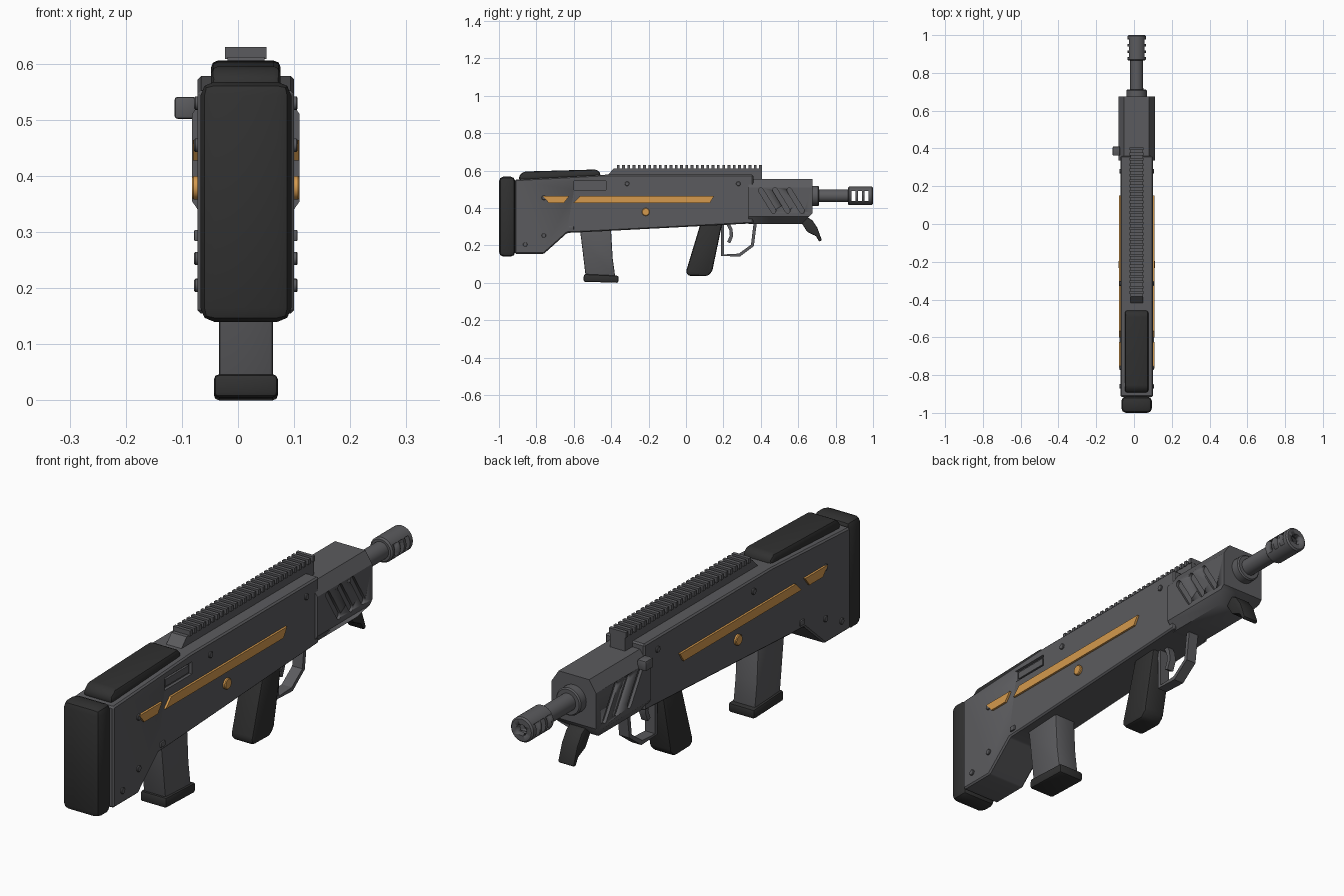
import bpy, bmesh, math
from mathutils import Vector, Matrix

if "Cube" in bpy.data.objects:
    bpy.data.objects.remove(bpy.data.objects["Cube"], do_unlink=True)

C = 0.014          # centre plane of the main body
HALF = 0.086       # half width of the body
BORE = 0.465       # height of the barrel axis


def material(name, rgb):
    m = bpy.data.materials.new(name)
    m.use_nodes = True
    m.diffuse_color = (*rgb, 1)
    node = m.node_tree.nodes["Principled BSDF"]
    node.inputs["Base Color"].default_value = (*rgb, 1)
    node.inputs["Roughness"].default_value = 0.6
    return m


GREY = material("gunmetal grey", (0.105, 0.105, 0.112))
BLACK = material("rubber black", (0.03, 0.03, 0.03))
ORANGE = material("amber orange", (0.66, 0.32, 0.075))


def finish(name, bm, mat, bevel=0, segments=2, smooth=True):
    bmesh.ops.recalc_face_normals(bm, faces=bm.faces)
    mesh = bpy.data.meshes.new(name)
    bm.to_mesh(mesh)
    bm.free()
    ob = bpy.data.objects.new(name, mesh)
    bpy.context.collection.objects.link(ob)
    mesh.materials.append(mat)
    select(ob)
    if bevel:
        mod = ob.modifiers.new("bevel", "BEVEL")
        mod.width, mod.segments, mod.limit_method = bevel, segments, "ANGLE"
        bpy.ops.object.modifier_apply(modifier=mod.name)
    if smooth:
        bpy.ops.object.shade_smooth_by_angle(angle=math.radians(32))
    return ob


def select(ob):
    bpy.ops.object.select_all(action="DESELECT")
    ob.select_set(True)
    bpy.context.view_layer.objects.active = ob


def prism(name, points, half, mat, x=C, bevel=0, segments=2):
    """Side profile of (y, z) points extruded across the width."""
    bm = bmesh.new()
    face = bm.faces.new([bm.verts.new((x - half, y, z)) for y, z in points])
    out = bmesh.ops.extrude_face_region(bm, geom=[face])["geom"]
    verts = [v for v in out if isinstance(v, bmesh.types.BMVert)]
    bmesh.ops.translate(bm, verts=verts, vec=(2 * half, 0, 0))
    return finish(name, bm, mat, bevel, segments)


def box(name, half, y, z, mat, x=C, bevel=0):
    pts = [(y[0], z[0]), (y[1], z[0]), (y[1], z[1]), (y[0], z[1])]
    return prism(name, pts, half, mat, x, bevel)


def cylinder(name, centre, radius, depth, axis, mat, sides=32, bevel=0):
    bm = bmesh.new()
    turn = Vector((0, 0, 1)).rotation_difference(Vector(axis)).to_matrix().to_4x4()
    bmesh.ops.create_cone(bm, cap_ends=True, segments=sides, radius1=radius, radius2=radius,
                          depth=depth, matrix=Matrix.Translation(centre) @ turn)
    return finish(name, bm, mat, bevel, 1)


def cut(target, cutter):
    select(target)
    mod = target.modifiers.new("cut", "BOOLEAN")
    mod.operation, mod.solver, mod.object = "DIFFERENCE", "EXACT", cutter
    bpy.ops.object.modifier_apply(modifier=mod.name)
    bpy.data.objects.remove(cutter, do_unlink=True)


def ribbon(path, width):
    """Closed outline around an open (y, z) path."""
    left, right = [], []
    for i, p in enumerate(path):
        a, b = Vector(path[max(i - 1, 0)]), Vector(path[min(i + 1, len(path) - 1)])
        d = (b - a).normalized()
        n = Vector((-d.y, d.x)) * width / 2
        left.append(tuple(Vector(p) + n))
        right.append(tuple(Vector(p) - n))
    return left + right[::-1]


def stadium(a, b, radius):
    """Rounded slot outline between two (y, z) points."""
    a, b = Vector(a), Vector(b)
    base = math.atan2(b.y - a.y, b.x - a.x)
    pts = []
    for c, start in ((b, base - math.pi / 2), (a, base + math.pi / 2)):
        for i in range(7):
            t = start + math.pi * i / 6
            pts.append((c.x + radius * math.cos(t), c.y + radius * math.sin(t)))
    return pts


# Main body with an ejection port on one side
body = prism("main_body", [(-0.915, 0.155), (-0.76, 0.155), (-0.635, 0.267), (-0.56, 0.27),
                           (0.36, 0.318), (0.36, 0.578), (-0.43, 0.578), (-0.915, 0.552)],
             HALF, GREY, bevel=0.006, segments=1)
cut(body, box("port_cutter", 0.012, (-0.598, -0.428), (0.497, 0.545), GREY, x=C + HALF))
box("ejection_port_cover", 0.006, (-0.585, -0.441), (0.507, 0.535), GREY, x=C + HALF - 0.01)

# Handguard: octagonal section, clipped at the lower front corner
section = [(0.066, 0.556), (0.096, 0.51), (0.096, 0.355), (0.068, 0.315)]
loop = [(C + x, z) for x, z in section] + [(C - x, z) for x, z in reversed(section)]
bm = bmesh.new()
ends = [[bm.verts.new((x, y, z)) for x, z in loop] for y in (0.335, 0.675)]
for ring in ends:
    bm.faces.new(ring)
for i in range(len(loop)):
    j = (i + 1) % len(loop)
    bm.faces.new((ends[0][i], ends[0][j], ends[1][j], ends[1][i]))
handguard = finish("handguard", bm, GREY)
cut(handguard, prism("corner_cutter", [(0.615, 0.31), (0.7, 0.31), (0.7, 0.395)], 0.2, GREY))
for side in (-1, 1):
    for i in range(3):
        y = 0.4 + i * 0.076
        cut(handguard, prism("vent_cutter", stadium((y, 0.495), (y + 0.068, 0.385), 0.013),
                             0.012, GREY, x=C + side * 0.096))

# Top rail with a sloped rear end and evenly spaced teeth
prism("rail_base", [(-0.425, 0.57), (-0.385, 0.612), (0.405, 0.612), (0.405, 0.55), (-0.425, 0.55)],
      0.033, GREY)
for i in range(28):
    y = -0.37 + i * 0.0282
    box("rail_tooth", 0.037, (y, y + 0.0145), (0.609, 0.63), GREY)

# Rubber butt pad and cheek rest
box("butt_pad", 0.081, (-1.0, -0.913), (0.14, 0.568), BLACK, bevel=0.025).name = "butt_pad"
prism("cheek_rest", [(-0.892, 0.545), (-0.892, 0.575), (-0.865, 0.595), (-0.48, 0.606),
                     (-0.458, 0.59), (-0.458, 0.565)], 0.062, BLACK, bevel=0.012)

# Barrel, collar and slotted muzzle brake
AXIS = (0, 1, 0)
cylinder("barrel_collar", (C, 0.69, BORE), 0.054, 0.044, AXIS, GREY, bevel=0.005)
cylinder("barrel", (C, 0.78, BORE), 0.034, 0.2, AXIS, GREY)
brake = cylinder("muzzle_brake", (C, 0.9325, BORE), 0.049, 0.135, AXIS, GREY, bevel=0.006)
cut(brake, cylinder("bore_cutter", (C, 0.95, BORE), 0.022, 0.14, AXIS, GREY))
for y in (0.895, 0.93, 0.965):
    cut(brake, box("slot_cutter", 0.1, (y - 0.011, y + 0.011), (BORE - 0.027, BORE + 0.027), GREY))

# Magazine and its base
prism("magazine", [(-0.57, 0.3), (-0.56, 0.23), (-0.536, 0.03), (-0.378, 0.03), (-0.392, 0.13),
                   (-0.402, 0.3)], 0.048, GREY, bevel=0.006)
prism("magazine_base", [(-0.548, 0.006), (-0.362, 0), (-0.36, 0.038), (-0.546, 0.047)],
      0.057, BLACK, bevel=0.009)

# Grip, trigger and guard
prism("grip", [(0.08, 0.325), (0.0, 0.06), (0.01, 0.038), (0.115, 0.036), (0.14, 0.06),
               (0.195, 0.325)], 0.048, BLACK, bevel=0.016)
prism("trigger_guard", ribbon([(0.195, 0.32), (0.195, 0.148), (0.285, 0.148), (0.355, 0.2),
                               (0.37, 0.32)], 0.017), 0.022, GREY)
prism("trigger", ribbon([(0.222, 0.32), (0.24, 0.285), (0.243, 0.25), (0.228, 0.215)], 0.018),
      0.014, GREY)

# Hand stop below the handguard
prism("hand_stop", [(0.615, 0.325), (0.648, 0.272), (0.695, 0.25), (0.712, 0.22), (0.727, 0.226),
                    (0.702, 0.295), (0.675, 0.335), (0.65, 0.35)], 0.035, BLACK, bevel=0.006)

# Charging handle on one side
box("charging_handle", 0.019, (0.362, 0.41), (0.502, 0.541), GREY, x=-0.094, bevel=0.005)

# Side details repeated on both faces
for side in (-1, 1):
    face = C + side * HALF
    prism("long_stripe", [(-0.602, 0.428), (0.128, 0.428), (0.15, 0.464), (-0.567, 0.464)],
          0.0085, ORANGE, x=face)
    prism("short_stripe", [(-0.735, 0.428), (-0.652, 0.428), (-0.624, 0.464), (-0.765, 0.464)],
          0.0085, ORANGE, x=face)
    cylinder("selector_button", (face, -0.215, 0.379), 0.021, 0.02, (1, 0, 0), ORANGE, bevel=0.003)
    for y, z in ((-0.76, 0.455), (-0.86, 0.205), (-0.76, 0.253), (-0.315, 0.53), (0.28, 0.53)):
        cylinder("side_screw", (face, y, z), 0.012, 0.012, (1, 0, 0), GREY, sides=16, bevel=0.002)
    box("magazine_catch", 0.006, (-0.626, -0.6), (0.284, 0.304), GREY, x=face, bevel=0.002)
